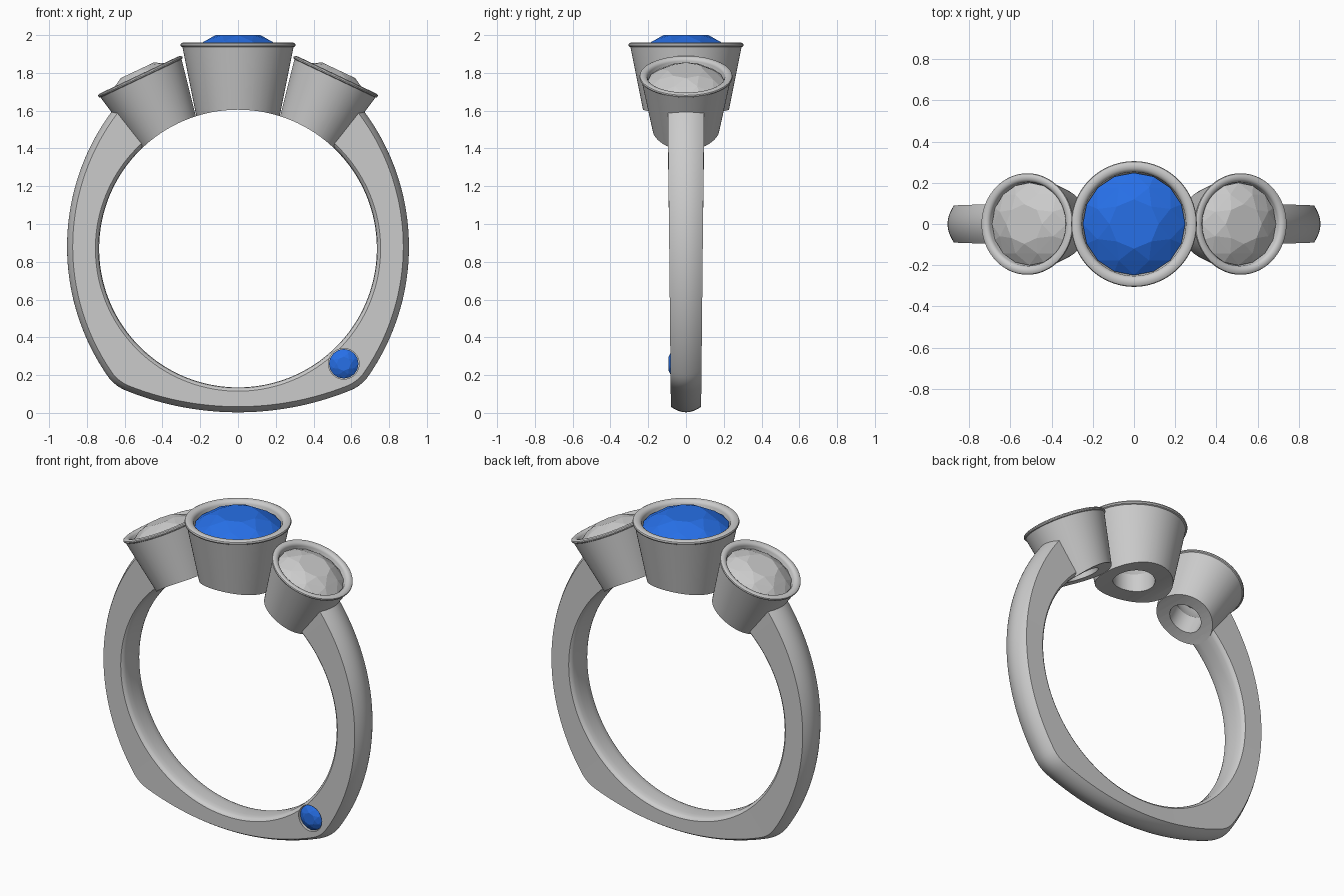
import bpy, bmesh, math
from math import sin, cos, pi, sqrt, radians
from mathutils import Vector

if "Cube" in bpy.data.objects:
    bpy.data.objects.remove(bpy.data.objects["Cube"])

CZ, R_IN = 0.87, 0.735          # finger hole centre height and radius
blue = bpy.data.materials.new("blue_gem")
blue.diffuse_color = (0.02, 0.16, 0.8, 1)
blue.use_nodes = True
blue.node_tree.nodes["Principled BSDF"].inputs["Base Color"].default_value = blue.diffuse_color


def make(name, bm, loc=(0, 0, 0), rot=(0, 0, 0), mat=None):
    bmesh.ops.recalc_face_normals(bm, faces=bm.faces)
    me = bpy.data.meshes.new(name)
    bm.to_mesh(me)
    bm.free()
    ob = bpy.data.objects.new(name, me)
    ob.location, ob.rotation_euler = loc, rot
    bpy.context.collection.objects.link(ob)
    if mat:
        me.materials.append(mat)
    return ob


def activate(ob):
    bpy.ops.object.select_all(action='DESELECT')
    ob.select_set(True)
    bpy.context.view_layer.objects.active = ob


def smooth(ob, angle=32):
    activate(ob)
    bpy.ops.object.shade_smooth_by_angle(angle=radians(angle))


def loft(rings, closed):
    """Skin closed rings of points; join last to first, or cap the ends."""
    bm = bmesh.new()
    vs = [[bm.verts.new(p) for p in ring] for ring in rings]
    n, m = len(vs), len(vs[0])
    for i in range(n if closed else n - 1):
        a, b = vs[i], vs[(i + 1) % n]
        for j in range(m):
            k = (j + 1) % m
            bm.faces.new((a[j], a[k], b[k], b[j]))
    if not closed:
        bm.faces.new(vs[0])
        bm.faces.new(vs[-1])
    return bm


def cut_cylinder(ob, r, depth, loc):
    """Subtract a cylinder lying along y."""
    bm = bmesh.new()
    bmesh.ops.create_cone(bm, cap_ends=True, segments=128, radius1=r, radius2=r, depth=depth)
    cutter = make("cutter", bm, loc, (pi / 2, 0, 0))
    cutter.hide_render = True
    mod = ob.modifiers.new("cut", 'BOOLEAN')
    mod.operation, mod.solver, mod.object = 'DIFFERENCE', 'EXACT', cutter
    bpy.context.view_layer.update()
    activate(ob)
    bpy.ops.object.modifier_apply(modifier=mod.name)
    bpy.data.objects.remove(cutter)


def ray_circle(d, cx, cz, r):
    """Distance from the finger-hole centre to a circle along d."""
    o = Vector((-cx, CZ - cz))
    b = o.dot(d)
    return -b + sqrt(b * b - o.dot(o) + r * r)


def outer_radius(t):
    # side arc meets a shallow base arc in a softened corner
    d = Vector((abs(cos(t)), sin(t)))
    a, b = ray_circle(d, -0.295, 0.88, 1.2), ray_circle(d, 0, 1.585, 1.582)
    h = max(0.03 - abs(a - b), 0) / 0.03
    return min(a, b) - h * h * 0.03 / 4


# Band: flat sides, domed outside, softened inside edge
def band_ring(t):
    ro = outer_radius(t)
    w = 0.08 + 0.015 * (CZ + ro * sin(t)) / 1.5
    half = [(R_IN, 0.03), (R_IN + 0.003, w * 0.72), (R_IN + 0.009, w * 0.9), (R_IN + 0.02, w)]
    half += [(ro - 0.03 * (i / 6) ** 2, w * i / 6) for i in range(6, 0, -1)]
    pts = half + [(ro, 0)] + [(r, -y) for r, y in reversed(half)]
    return [(r * cos(t), y, CZ + r * sin(t)) for r, y in pts]


END, N = radians(49), 180
start, stop = -pi - END, END
band = make("band", loft([band_ring(start + (stop - start) * i / N) for i in range(N + 1)], False))
GEM = (0.56, -0.069, 0.26)
cut_cylinder(band, 0.081, 0.16, (GEM[0], -0.11, GEM[2]))
smooth(band)


# Bezel: tapered cup with a rounded rim and open bore, origin at the rim
def bezel(name, s, loc, tilt):
    prof = [(0.199, -0.5), (0.294, -0.026), (0.302, -0.022), (0.305, -0.014), (0.302, -0.006),
            (0.292, -0.001), (0.28, 0), (0.268, -0.002), (0.258, -0.009), (0.252, -0.02),
            (0.25, -0.055), (0.12, -0.25), (0.12, -0.5)]
    n = 96
    rings = [[(s * r * cos(2 * pi * i / n), s * r * sin(2 * pi * i / n), s * h) for r, h in prof]
             for i in range(n)]
    ob = make(name, loft(rings, True), loc, (0, tilt, 0))
    cut_cylinder(ob, R_IN, 2, (0, 0, CZ))
    smooth(ob)


# Gem: faceted round cut as the hull of its facet corners, origin at the girdle
def gem(name, r, loc, rot, mat=None):
    bm = bmesh.new()
    rings = [(8, 0.48, 0.30, 0), (8, 0.77, 0.17, 0.5), (16, 1, 0.0, 0), (16, 1, -0.04, 0),
             (8, 0.45, -0.52, 0.5), (1, 0, -0.85, 0)]
    for n, rad, h, off in rings:
        for i in range(n):
            a = 2 * pi * (i + off) / n
            bm.verts.new((r * rad * cos(a), r * rad * sin(a), r * h))
    bmesh.ops.convex_hull(bm, input=bm.verts)
    make(name, bm, loc, rot, mat)


# Head: centre setting and two mirrored side settings
S, TILT = 0.807, radians(25.3)
bezel("centre_bezel", 1, (0, 0, 1.962), 0)
gem("centre_gem", 0.249, (0, 0, 1.925), (0, 0, 0), blue)
for side, sx in (("left", -1), ("right", 1)):
    rim = Vector((sx * 0.522, 0, 1.79))
    axis = Vector((sx * sin(TILT), 0, cos(TILT)))
    bezel(side + "_bezel", S, rim, sx * TILT)
    gem(side + "_gem", 0.249 * S, rim - axis * 0.034, (0, sx * TILT, 0))

# Small gem set flush in the front of the band
gem("band_gem", 0.078, GEM, (pi / 2, 0, 0), blue)
